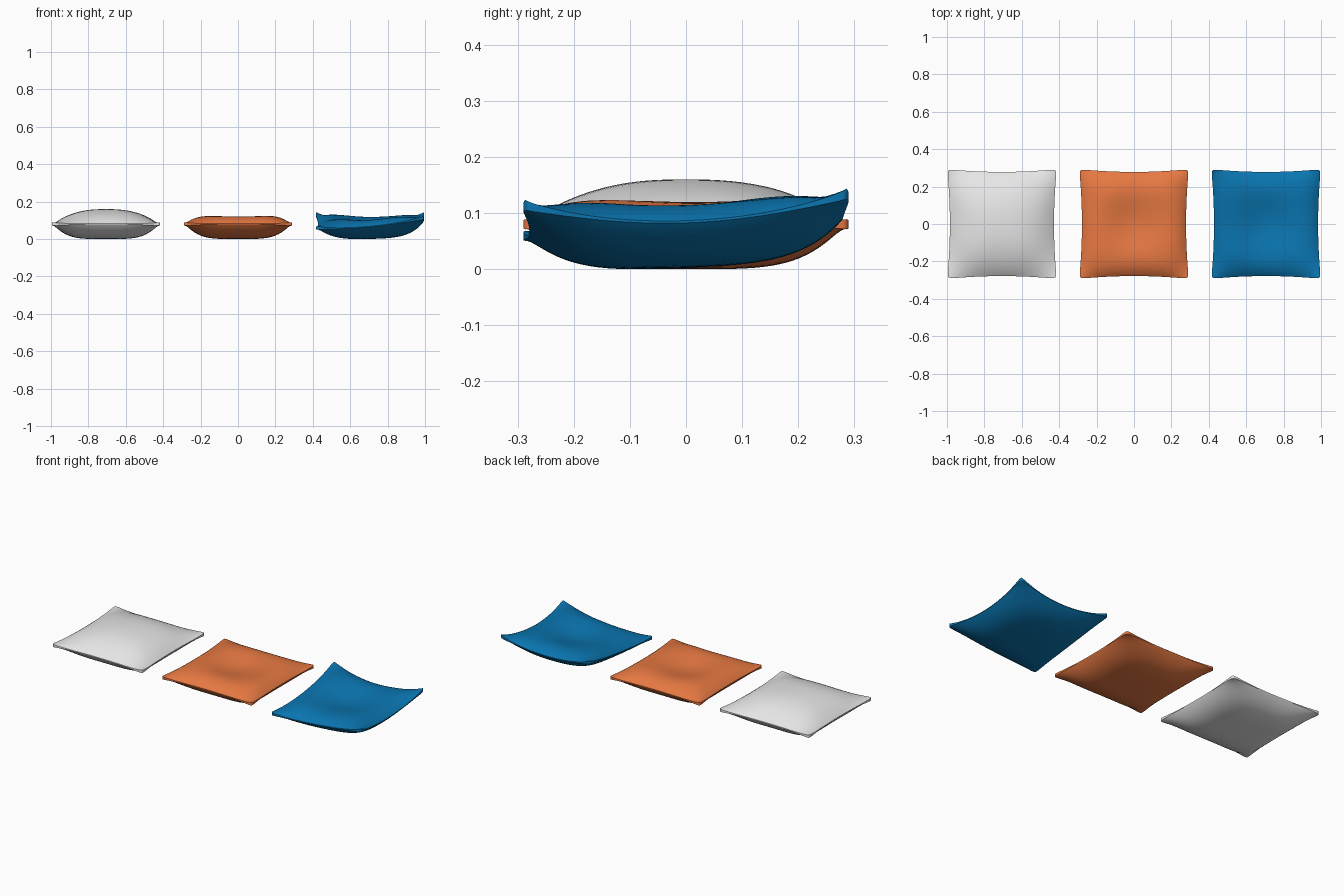
import bpy, bmesh, math

if "Cube" in bpy.data.objects:
    bpy.data.objects.remove(bpy.data.objects["Cube"])

HALF = 0.293      # half width of each cushion
N = 44            # grid cells per side


def material(name, rgb):
    m = bpy.data.materials.new(name)
    m.diffuse_color = (*rgb, 1)
    m.use_nodes = True
    m.node_tree.nodes["Principled BSDF"].inputs["Base Color"].default_value = m.diffuse_color
    return m


def quad(a, b, c, t):
    """Parabola through a, b, c at t = -1, 0, 1."""
    return b + (c - a) / 2 * t + ((a + c) / 2 - b) * t * t


def cushion(name, cx, mat, seam, top, bottom, power, dent=0.0):
    """Two puffed sheets joined by a thin seam.
    seam: 3x3 seam heights, front row first; top/bottom: puff heights."""
    bm = bmesh.new()
    steps = [math.sin(math.pi / 2 * (2 * i / N - 1)) for i in range(N + 1)]

    def puff(u, v, p):
        return (1 - abs(u) ** p) * (1 - abs(v) ** p)

    def point(u, v, side):
        # pinched sides and slightly rounded corners
        corner = 1 - 0.025 * abs(u * v) ** 24
        x = HALF * u * (1 - 0.05 * u * u * (1 - v * v)) * corner
        y = HALF * v * (1 - 0.05 * v * v * (1 - u * u)) * corner
        mid = quad(*(quad(*row, u) for row in seam), v)
        lip = 0.002 + 0.007 * (u * v) ** 4
        if side > 0:
            f = puff(u, v, power)
            # soft creases, strongest near the seam
            crease = 0.0025 * f * (u * u + v * v) * math.sin(7 * u + 2 * v + cx * 5) * math.cos(6 * v - u)
            z = mid + lip + top * f + crease - dent * math.exp(-(u * u + v * v) / 0.33) * f
        else:
            z = mid - lip - bottom * puff(u, v, 4)
        return (x + cx, y, z)

    sheets = {}
    for side in (1, -1):
        g = [[bm.verts.new(point(u, v, side)) for u in steps] for v in steps]
        sheets[side] = g
        for j in range(N):
            for i in range(N):
                q = [g[j][i], g[j][i + 1], g[j + 1][i + 1], g[j + 1][i]]
                bm.faces.new(q if side > 0 else q[::-1])

    # seam strip round the border
    ring = ([(0, i) for i in range(N)] + [(j, N) for j in range(N)]
            + [(N, i) for i in range(N, 0, -1)] + [(j, 0) for j in range(N, 0, -1)])
    a, b = sheets[1], sheets[-1]
    for k, (j, i) in enumerate(ring):
        j2, i2 = ring[(k + 1) % len(ring)]
        bm.faces.new([b[j][i], b[j2][i2], a[j2][i2], a[j][i]])

    # rest on the ground
    low = min(v.co.z for v in bm.verts)
    bmesh.ops.translate(bm, vec=(0, 0, -low), verts=bm.verts)
    bmesh.ops.recalc_face_normals(bm, faces=bm.faces)
    me = bpy.data.meshes.new(name)
    bm.to_mesh(me)
    bm.free()
    me.materials.append(mat)
    ob = bpy.data.objects.new(name, me)
    bpy.context.collection.objects.link(ob)
    bpy.ops.object.select_all(action='DESELECT')
    ob.select_set(True)
    bpy.context.view_layer.objects.active = ob
    bpy.ops.object.shade_smooth_by_angle(angle=math.radians(40))


white = material("white fabric", (0.8, 0.8, 0.8))
orange = material("orange fabric", (0.80, 0.19, 0.055))
blue = material("blue fabric", (0.003, 0.18, 0.44))

flat = [[0.08] * 3] * 3
bent = [[0.055, 0.062, 0.11],
        [0.075, 0.060, 0.08],
        [0.130, 0.085, 0.13]]

# plump cushion, dented cushion, bent cushion
cushion("white_cushion", -0.706, white, flat, 0.078, 0.078, 2.5)
cushion("orange_cushion", 0.0, orange, flat, 0.056, 0.078, 4, dent=0.04)
cushion("blue_cushion", 0.706, blue, bent, 0.056, 0.060, 4, dent=0.035)
